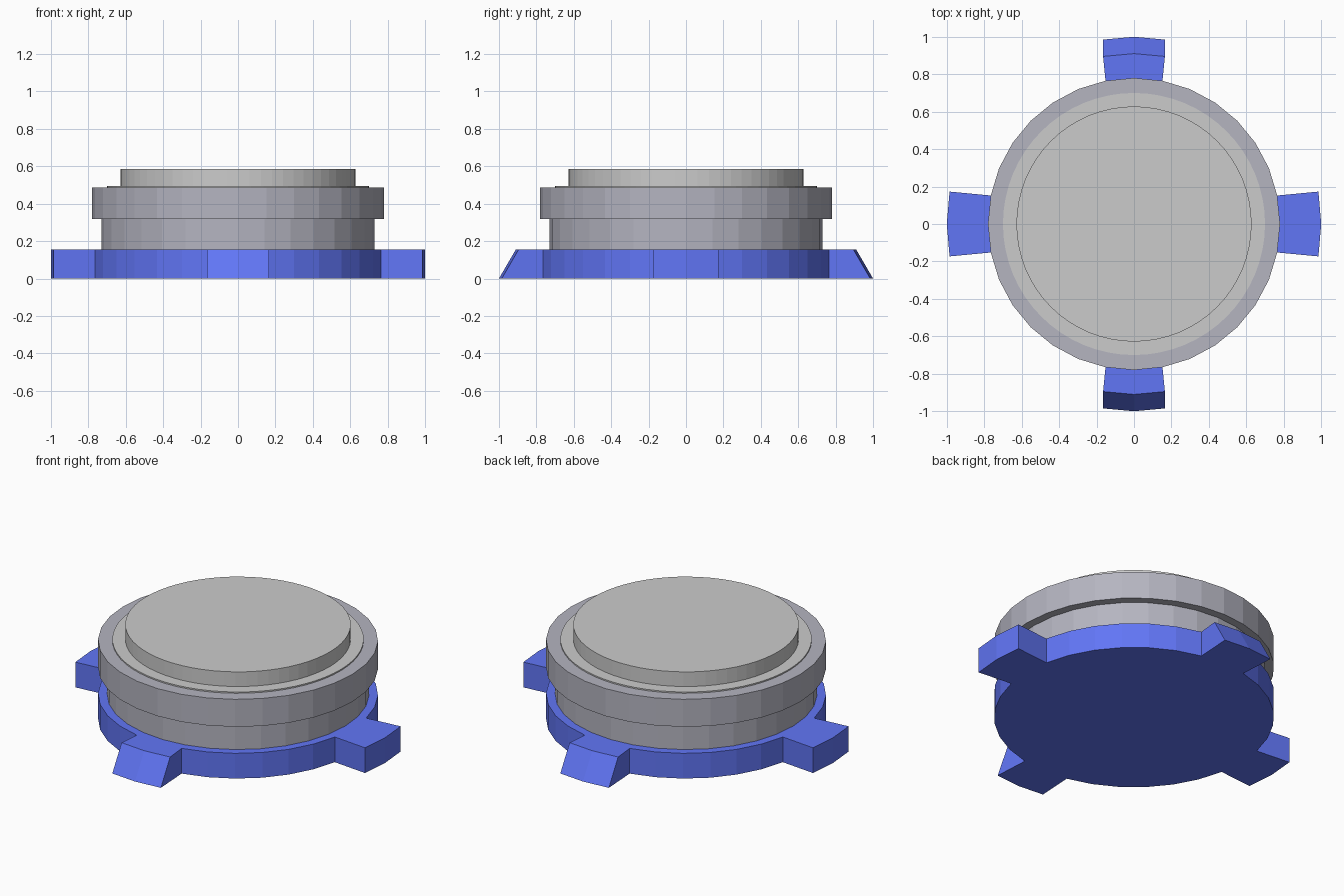
import bpy, bmesh
from math import sin, cos, pi

if "Cube" in bpy.data.objects:
    bpy.data.objects.remove(bpy.data.objects["Cube"])

SIDES = 32
R = 0.78        # radius of base plate and collar
BASE_TOP = 0.155


def material(name, rgb):
    m = bpy.data.materials.new(name)
    m.diffuse_color = (*rgb, 1)
    m.use_nodes = True
    m.node_tree.nodes["Principled BSDF"].inputs["Base Color"].default_value = m.diffuse_color
    return m


def finish(name, bm, mat=None):
    bmesh.ops.recalc_face_normals(bm, faces=bm.faces)
    me = bpy.data.meshes.new(name)
    bm.to_mesh(me)
    bm.free()
    ob = bpy.data.objects.new(name, me)
    bpy.context.collection.objects.link(ob)
    if mat:
        me.materials.append(mat)
    return ob


def skin(bm, rings):
    """Join a stack of equal rings with quads and cap both ends."""
    loops = [[bm.verts.new(p) for p in ring] for ring in rings]
    n = len(loops[0])
    for a, b in zip(loops, loops[1:]):
        for i in range(n):
            j = (i + 1) % n
            bm.faces.new((a[i], a[j], b[j], b[i]))
    bm.faces.new(loops[0][::-1])
    bm.faces.new(loops[-1])


def turned(name, profile, sides, mat=None):
    """Solid of revolution from (radius, height) points, bottom to top."""
    bm = bmesh.new()
    skin(bm, [[(r * cos(2 * pi * k / sides), r * sin(2 * pi * k / sides), z)
               for k in range(sides)] for r, z in profile])
    return finish(name, bm, mat)


def base_outline(z, y_inset):
    """Round plate with four lugs; the y lugs can be shortened for a slope."""
    pts = []
    for k in range(SIDES):
        if k % 8:
            a = 2 * pi * k / SIDES
            pts.append((R * cos(a), R * sin(a), z))
            continue
        on_y = k % 16 == 8
        inset, half = (y_inset, 0.165) if on_y else (0, 0.173)
        c, s = [(1, 0), (0, 1), (-1, 0), (0, -1)][k // 8]
        for u, v in ((0.985, -half), (1.0, 0), (0.985, half)):
            u -= inset
            pts.append((c * u - s * v, s * u + c * v, z))
    return pts


blue = material("blue", (0.12, 0.18, 0.92))
slate = material("slate", (0.46, 0.46, 0.53))
silver = material("silver", (0.8, 0.8, 0.8))

# Base plate with lugs, front and back lugs sloping
bm = bmesh.new()
skin(bm, [base_outline(0, 0), base_outline(BASE_TOP, 0.09)])
finish("base_plate", bm, blue)

# Neck and wider collar
turned("housing", [(0.73, BASE_TOP), (0.73, 0.318), (R, 0.318), (R, 0.487),
                   (0.70, 0.487)], SIDES, slate)

# Stepped push button
turned("button", [(0.70, 0.487), (0.70, 0.495), (0.628, 0.495),
                  (0.628, 0.585)], 64, silver)
